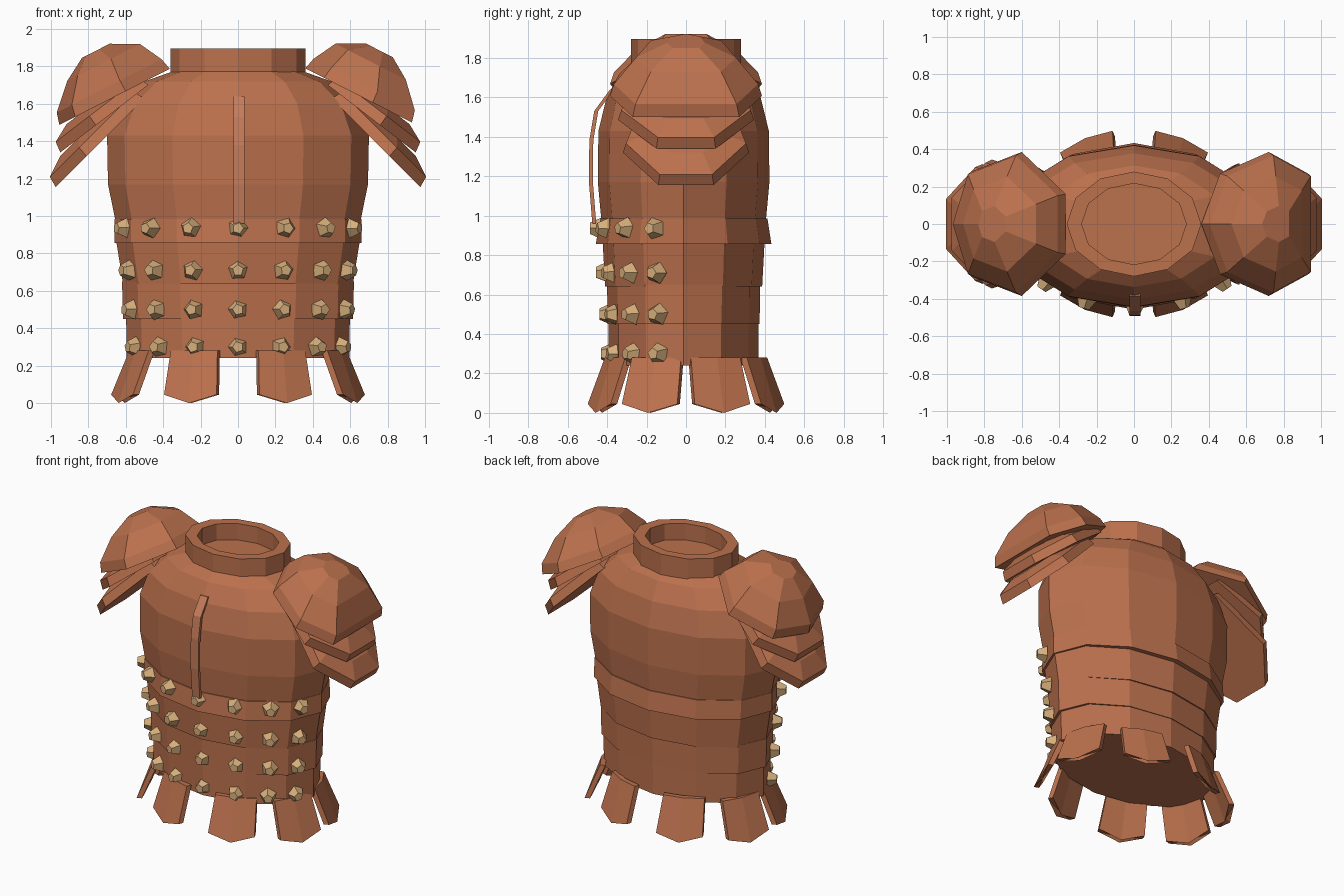
import bpy, bmesh, math, random
from mathutils import Vector, Matrix

if "Cube" in bpy.data.objects:
    bpy.data.objects.remove(bpy.data.objects["Cube"])

random.seed(4)


def material(name, col):
    m = bpy.data.materials.new(name)
    m.diffuse_color = (*col, 1)
    m.use_nodes = True
    m.node_tree.nodes["Principled BSDF"].inputs["Base Color"].default_value = m.diffuse_color
    return m


LEATHER = material("leather", (0.50, 0.165, 0.075))
STRAP = material("light_leather", (0.56, 0.20, 0.10))
BRASS = material("brass", (0.68, 0.43, 0.20))


def finish(bm, name, mat):
    bmesh.ops.recalc_face_normals(bm, faces=bm.faces[:])
    me = bpy.data.meshes.new(name)
    bm.to_mesh(me)
    bm.free()
    me.materials.append(mat)
    ob = bpy.data.objects.new(name, me)
    bpy.context.collection.objects.link(ob)
    return ob


def loft(name, rings, mat=LEATHER, wrap=False):
    """Skin equal-sized rings; cap the ends, or join last to first."""
    bm = bmesh.new()
    vs = [[bm.verts.new(p) for p in r] for r in rings]
    n = len(vs[0])
    pairs = list(zip(vs, vs[1:])) + ([(vs[-1], vs[0])] if wrap else [])
    for a, b in pairs:
        for i in range(n):
            j = (i + 1) % n
            bm.faces.new((a[i], a[j], b[j], b[i]))
    if not wrap:
        ends = [bm.faces.new(vs[0]), bm.faces.new(vs[-1])]
        bmesh.ops.poke(bm, faces=ends)
    return finish(bm, name, mat)


def oval(z, rx, ry, cy=-0.012, n=12):
    return [Vector((rx * math.sin(2 * math.pi * i / n),
                    cy - ry * math.cos(2 * math.pi * i / n), z)) for i in range(n)]


# Torso shell
loft("chest", [oval(0.90, .64, .41), oval(1.17, .695, .435), oval(1.43, .70, .432),
               oval(1.60, .635, .39), oval(1.72, .50, .325), oval(1.78, .33, .26)])

# Hollow collar
loft("collar", [oval(1.73, .36, .28, 0), oval(1.895, .36, .28, 0),
                oval(1.895, .28, .217, 0), oval(1.73, .28, .217, 0)], wrap=True)

# Waist bands: z top, z bottom, top radii, bottom radii, stud height
bands = [(.985, .855, .66, .425, .66, .445, .935),
         (.86, .64, .65, .41, .615, .398, .71),
         (.65, .45, .62, .388, .615, .385, .50),
         (.455, .24, .598, .38, .595, .38, .30)]
for k, (zt, zb, ax, ay, bx, by, zs) in enumerate(bands):
    loft(f"waist_band_{k + 1}", [oval(zb, bx, by), oval(zt, ax, ay)])
    # Faceted studs across the front
    rx, ry = (ax + bx) / 2, (ay + by) / 2
    bm = bmesh.new()
    for s in range(-3, 4):
        t = math.radians(23 * s)
        pos = Vector((rx * math.sin(t), -0.012 - ry * math.cos(t), zs))
        out = Vector((math.sin(t) / rx, -math.cos(t) / ry, 0)).normalized()
        M = (Matrix.Translation(pos + out * .01)
             @ out.to_track_quat('Z', 'Y').to_matrix().to_4x4()
             @ Matrix.Rotation(random.uniform(-.4, .4), 4, 'Z'))
        bmesh.ops.create_cone(bm, cap_ends=True, segments=5, radius1=.058,
                              radius2=.03, depth=.06, matrix=M)
    finish(bm, f"studs_{k + 1}", BRASS)

# Front strap following the chest
path = [(-.375, 1.64), (-.455, 1.53), (-.48, 1.38), (-.482, 1.17), (-.465, .96)]
loft("front_strap", [[Vector((x, y + d, z)) for x, d in
                      ((-.025, -.01), (.035, -.01), (.035, .01), (-.025, .01))]
                     for y, z in path], STRAP)


# Skirt flaps around the hem
def flap(name, ang, top, bottom):
    n = Vector((math.sin(ang), -math.cos(ang), 0))
    t = Vector((math.cos(ang), math.sin(ang), 0))

    def ring(c, w, z, tip):
        c = Vector((*c, 0))
        return [c + t * (u * w) + n * d + Vector((0, 0, tip if u == 0 else z))
                for u, d in ((-1, 0), (0, .02), (1, 0), (1, -.035), (0, -.015), (-1, -.035))]
    loft(name, [ring(top, .135, .28, .28), ring(bottom, .152, .045, .0)])


for sx in (-1, 1):
    for sy in (-1, 1):
        side = ("left" if sx < 0 else "right") + ("_front" if sy < 0 else "_back")
        for part, deg, top, bot in (("inner", 22.5, (.235, .36), (.255, .44)),
                                    ("outer", 67.5, (.53, .15), (.62, .185))):
            a = math.radians(deg)
            flap(f"skirt_flap_{part}_{side}", math.atan2(sx * math.sin(a), -sy * math.cos(a)),
                 (sx * top[0], sy * top[1]), (sx * bot[0], sy * bot[1]))


# Shoulder plates: half-outline on a sloping plane, raised in shrinking rings
def plate(name, sx, half, p0, p1, levels):
    d = Vector((p1[0] - p0[0], 0, p1[1] - p0[1]))
    nrm = Vector((-d.z, 0, d.x)).normalized()
    rim = half + [(x, -y) for x, y in reversed(half) if y]
    pts = [Vector((x, y, p0[1] + d.z * (x - p0[0]) / d.x)) for x, y in rim]
    mid = Vector(((p0[0] + p1[0]) / 2, 0, (p0[1] + p1[1]) / 2))
    rings = []
    for s, h, shift in levels:
        r = [mid + (p - mid) * s + nrm * h - d.normalized() * shift for p in pts]
        rings.append([Vector((sx * p.x, p.y, p.z)) for p in r])
    return loft(name, rings)


dome = [(1, 0, 0), (.95, .065, 0), (.66, .19, .025), (.25, .265, .01)]
lame = [(1, 0, 0), (.95, .06, 0), (.6, .10, 0)]
rims = {1: [(.36, 0), (.46, .27), (.72, .385), (.93, .27)],
        -1: [(.365, .16), (.60, .385), (.87, .28), (.955, 0)]}
for sx, side in ((-1, "left"), (1, "right")):
    plate(f"shoulder_cap_{side}", sx, rims[sx], (.36, 1.79), (.93, 1.50), dome)
    plate(f"shoulder_plate_middle_{side}", sx, [(.48, .25), (.76, .345), (.95, .15)],
          (.48, 1.70), (.95, 1.34), lame)
    plate(f"shoulder_plate_lower_{side}", sx, [(.50, .20), (.81, .32), (.975, .14)],
          (.50, 1.63), (.975, 1.155), lame)
